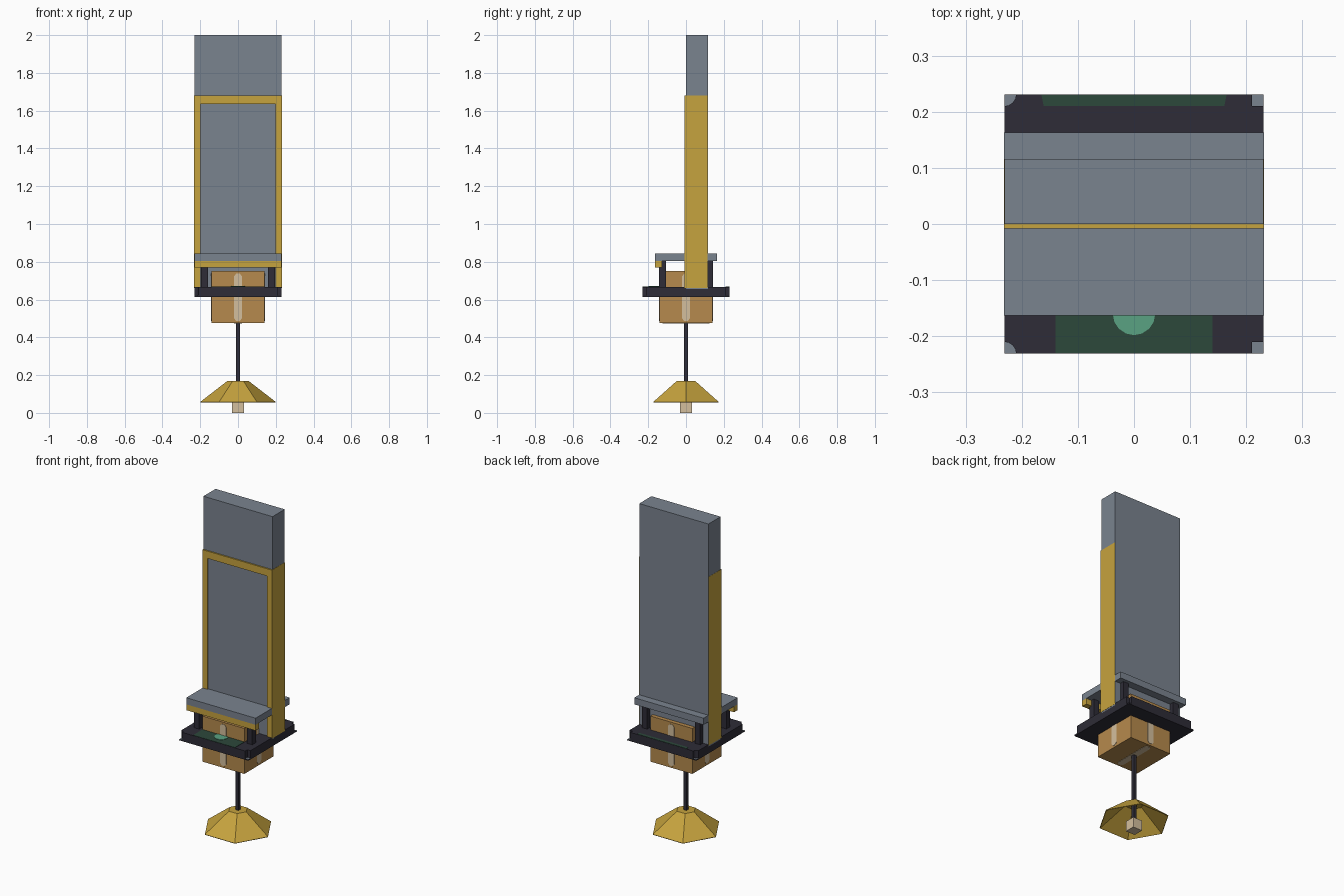
import bpy, bmesh, math

if "Cube" in bpy.data.objects:
    bpy.data.objects.remove(bpy.data.objects["Cube"])


def material(name, r, g, b):
    lin = [(c / 255 / 12.92) if c < 11 else ((c / 255 + 0.055) / 1.055) ** 2.4 for c in (r, g, b)]
    m = bpy.data.materials.new(name)
    m.diffuse_color = (*lin, 1)
    m.use_nodes = True
    m.node_tree.nodes["Principled BSDF"].inputs["Base Color"].default_value = m.diffuse_color
    return m


GREY = material("slate_grey", 122, 131, 143)
GOLD = material("gold", 198, 163, 62)
DARK = material("charcoal", 46, 44, 55)
WOOD = material("cardboard_brown", 182, 138, 77)
CREAM = material("cream", 212, 191, 158)
GREEN = material("dark_green", 44, 72, 59)
MINT = material("mint_green", 90, 162, 130)


def make(name, bm, mat):
    bmesh.ops.recalc_face_normals(bm, faces=bm.faces)
    mesh = bpy.data.meshes.new(name)
    bm.to_mesh(mesh)
    bm.free()
    mesh.materials.append(mat)
    ob = bpy.data.objects.new(name, mesh)
    bpy.context.collection.objects.link(ob)
    return ob


def prism(name, pts, z0, z1, mat):
    bm = bmesh.new()
    face = bm.faces.new([bm.verts.new((x, y, z0)) for x, y in pts])
    out = bmesh.ops.extrude_face_region(bm, geom=[face])
    for v in out["geom"]:
        if isinstance(v, bmesh.types.BMVert):
            v.co.z = z1
    return make(name, bm, mat)


def box(name, x, y, z, mat):
    return prism(name, [(x[0], y[0]), (x[1], y[0]), (x[1], y[1]), (x[0], y[1])], z[0], z[1], mat)


def ring(r, n):
    return [(r * math.cos(2 * math.pi * i / n), r * math.sin(2 * math.pi * i / n)) for i in range(n)]


# Tall back wall with its gold frame
box("back_wall", (-.231, .231), (0, .116), (.655, 2), GREY)
for side, a, b in (("left", -.232, -.199), ("right", .199, .232)):
    box(side + "_frame_bar", (a, b), (-.008, .115), (.662, 1.636), GOLD)
box("top_frame_bar", (-.232, .232), (-.008, .115), (1.636, 1.68), GOLD)

# Platform with cut corners: curved on the left, square on the right
S, R = .231, .021
outline = [(S - R, -S), (S - R, -S + R), (S, -S + R), (S, S - R), (S - R, S - R), (S - R, S)]
outline += [(-S + R * math.cos(t), S - R * math.sin(t)) for t in (i * math.pi / 8 for i in range(5))]
outline += [(-S + R * math.sin(t), -S + R * math.cos(t)) for t in (i * math.pi / 8 for i in range(5))]
prism("platform", outline, .62, .667, DARK)
box("platform_base", (-S, S), (-S, S), (.614, .62), DARK)
for sx in (-1, 1):
    for sy in (-1, 1):
        xs, ys = sorted((sx * .208, sx * .23)), sorted((sy * .208, sy * .23))
        box("corner_plate", xs, ys, (.619, .6215), GREY)

# Painted green areas and badge on the platform
box("front_green_panel", (-.14, .14), (-.23, -.12), (.665, .669), GREEN)
prism("back_green_panel", [(-.161, .21), (.161, .21), (.165, .23), (-.165, .23)], .665, .669, GREEN)
prism("mint_badge", [(x, y - .16) for x, y in ring(.038, 16)], .667, .671, MINT)

# Hanging crate with tape strips on its faces
box("crate", (-.14, .14), (-.14, .14), (.475, .75), WOOD)
tape = [(-.01, -.125), (.01, -.125), (.02, -.112), (.02, .112), (.01, .125), (-.01, .125), (-.02, .112), (-.02, -.112)]
for i, side in enumerate(("front", "right", "back", "left")):
    strip = prism(side + "_tape", tape, -.002, .002, CREAM)
    a = i * math.pi / 2
    strip.rotation_euler = (math.pi / 2, 0, a)
    strip.location = (.14 * math.sin(a), -.14 * math.cos(a), .612)
prism("bottom_tape", tape, .473, .477, CREAM)

# Posts, canopy and its gold valance
for sx in (-1, 1):
    for sy in (-1, 1):
        cx, cy = sx * .177, sy * .125
        box("post", (cx - .018, cx + .018), (cy - .018, cy + .018), (.66, .81), DARK)
box("canopy", (-.2315, .2315), (-.163, .163), (.805, .845), GREY)
box("canopy_valance", (-.2315, .2315), (-.163, -.128), (.77, .805), GOLD)

# Hanging lamp: rod, six-sided open shade and bulb
box("lamp_rod", (-.01, .01), (-.01, .01), (.06, .48), DARK)
bm = bmesh.new()
low = [bm.verts.new((x, y, .058)) for x, y in ring(.2, 6)]
top = [bm.verts.new((x, y, .17)) for x, y in ring(.055, 6)]
for i in range(6):
    j = (i + 1) % 6
    bm.faces.new((low[i], low[j], top[j], top[i]))
bm.faces.new(top)
shade = make("lamp_shade", bm, GOLD)
solid = shade.modifiers.new("thickness", "SOLIDIFY")
solid.thickness = .004
box("lamp_bulb", (-.031, .031), (-.031, .031), (0, .062), CREAM)
